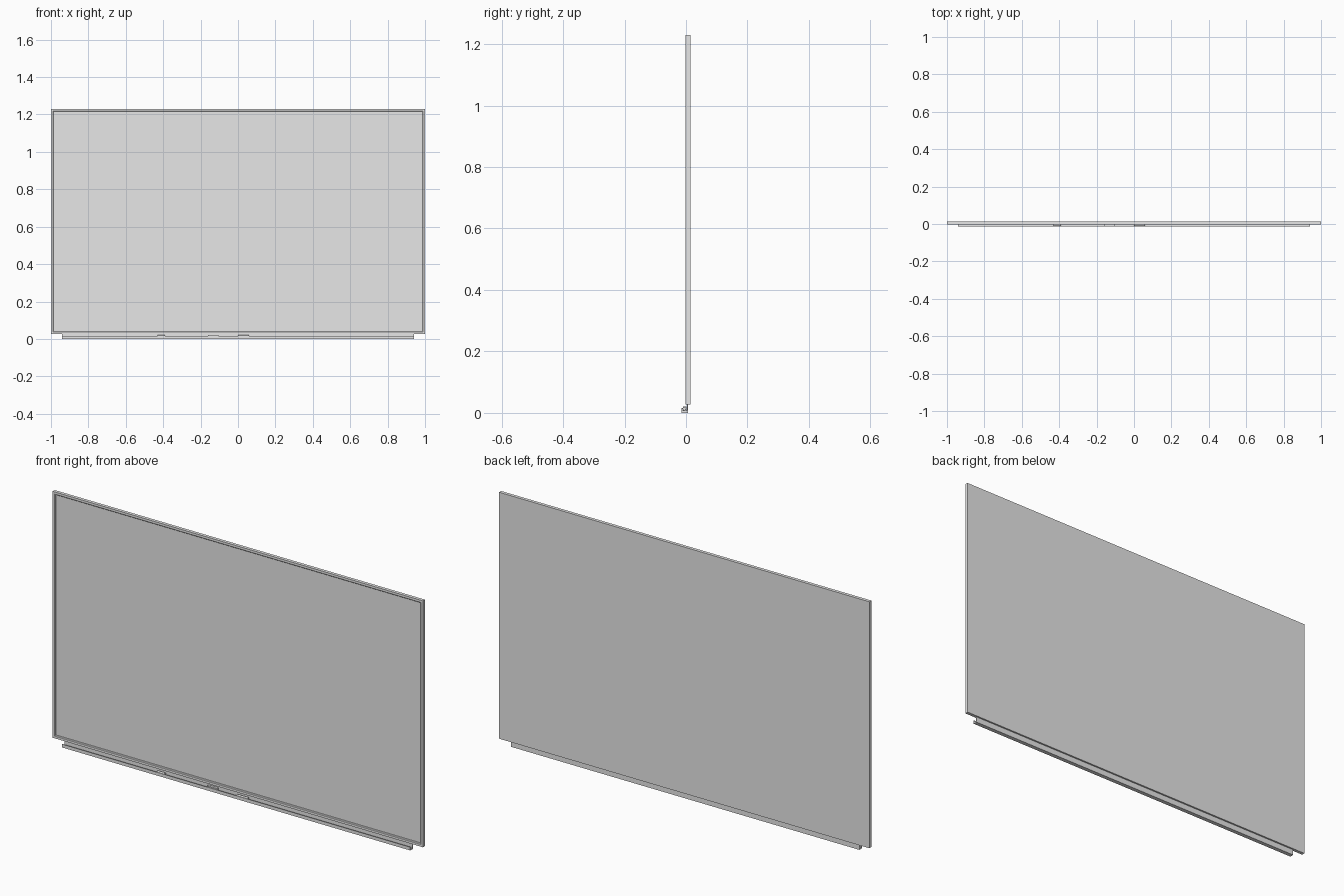
import bpy
import bmesh
from math import radians

if "Cube" in bpy.data.objects:
    bpy.data.objects.remove(bpy.data.objects["Cube"], do_unlink=True)

grey = bpy.data.materials.new("light grey")
grey.use_nodes = True
grey.diffuse_color = (0.8, 0.8, 0.8, 1)
grey.node_tree.nodes["Principled BSDF"].inputs["Base Color"].default_value = (0.8, 0.8, 0.8, 1)


def finish(bm, name):
    bmesh.ops.recalc_face_normals(bm, faces=bm.faces)
    mesh = bpy.data.meshes.new(name)
    bm.to_mesh(mesh)
    bm.free()
    mesh.materials.append(grey)
    obj = bpy.data.objects.new(name, mesh)
    bpy.context.collection.objects.link(obj)
    return obj


def extrude_x(name, profile, x0, x1):
    """Closed (y, z) profile extruded along x."""
    bm = bmesh.new()
    ends = [[bm.verts.new((x, y, z)) for y, z in profile] for x in (x0, x1)]
    n = len(profile)
    for i in range(n):
        j = (i + 1) % n
        bm.faces.new((ends[0][i], ends[0][j], ends[1][j], ends[1][i]))
    for end in ends:
        bm.faces.new(end)
    return finish(bm, name)


def box_profile(y0, y1, z0, z1):
    return [(y0, z0), (y1, z0), (y1, z1), (y0, z1)]


def marker(name, x0, x1, y, z, r):
    bpy.ops.mesh.primitive_cylinder_add(vertices=16, radius=r, depth=x1 - x0,
                                        location=((x0 + x1) / 2, y, z),
                                        rotation=(0, radians(90), 0))
    obj = bpy.context.object
    obj.name = name
    obj.data.materials.append(grey)
    bpy.ops.object.shade_smooth_by_angle()


BOTTOM, TOP, FRONT, BACK = 0.027, 1.23, -0.002, 0.014

# Mitred frame: (inset, y) section swept round the board edge
section = [(0, FRONT), (0.011, FRONT), (0.014, 0.001), (0.014, BACK), (0, BACK)]
bm = bmesh.new()
corners = []
for sx, top in ((-1, False), (1, False), (1, True), (-1, True)):
    corners.append([bm.verts.new((sx * (1 - d), y, TOP - d if top else BOTTOM + d))
                    for d, y in section])
for c in range(4):
    a, b = corners[c], corners[(c + 1) % 4]
    for i in range(len(section)):
        j = (i + 1) % len(section)
        bm.faces.new((a[i], a[j], b[j], b[i]))
finish(bm, "frame")

# Writing panel, recessed at the front and flush at the back
extrude_x("writing_panel", box_profile(0.006, BACK, BOTTOM + 0.014, TOP - 0.014), -0.986, 0.986)

# Pen tray with front lip and rear mounting flange
tray = [(-0.014, 0), (0.006, 0), (0.006, 0.028), (0.003, 0.028), (0.003, 0.008),
        (-0.011, 0.008), (-0.011, 0.016), (-0.014, 0.016)]
extrude_x("pen_tray", tray, -0.94, 0.94)

# Pens and eraser resting in the tray
marker("left_marker", 0.0, 0.06, -0.005, 0.014, 0.006)
marker("right_marker", -0.43, -0.39, -0.005, 0.014, 0.006)
extrude_x("eraser", box_profile(-0.010, 0.001, 0.008, 0.021), -0.16, -0.105)
